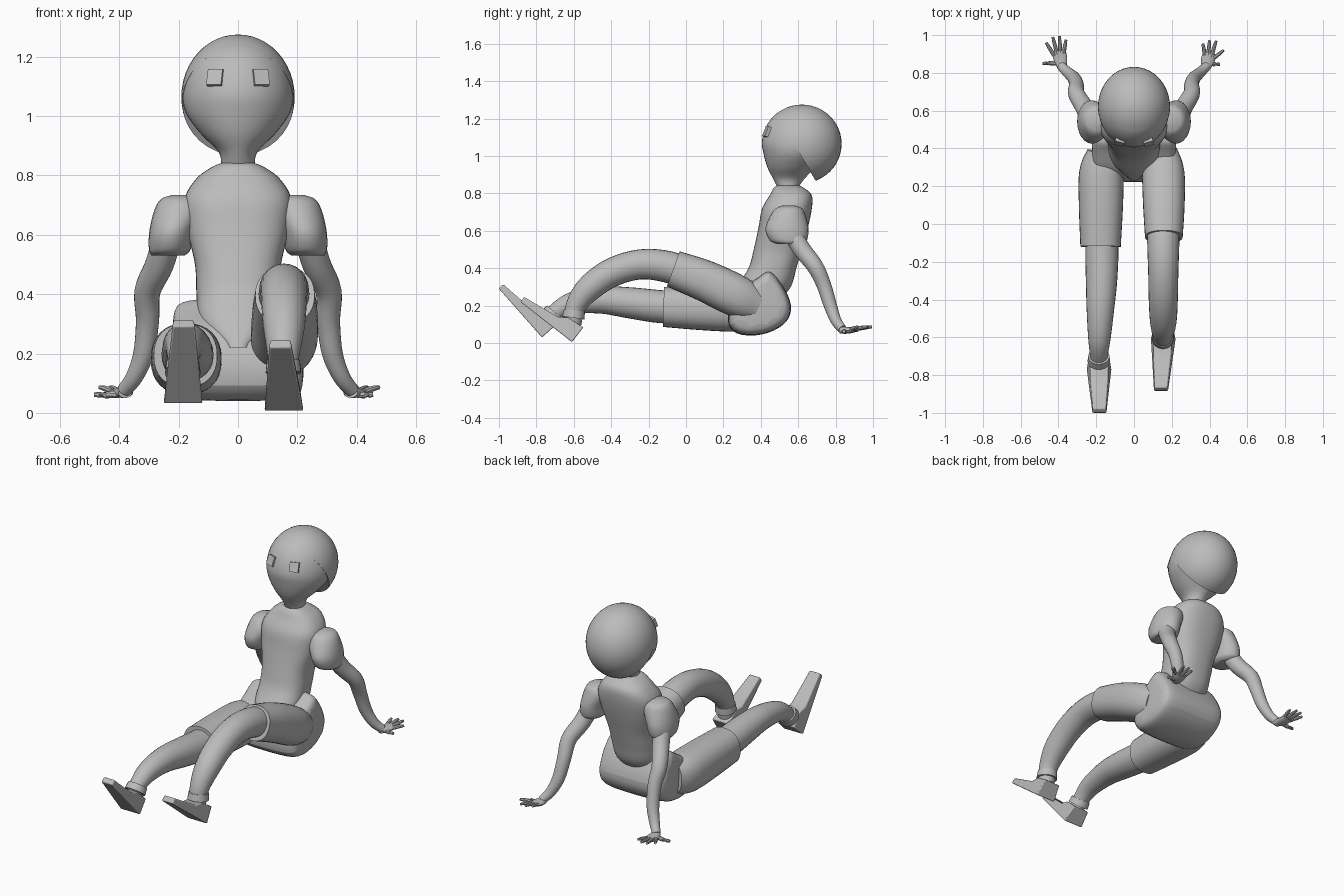
import bpy, bmesh, math
from mathutils import Vector, Matrix

if "Cube" in bpy.data.objects:
    bpy.data.objects.remove(bpy.data.objects["Cube"])

grey = bpy.data.materials.new("plain grey")
grey.use_nodes = True
grey.diffuse_color = (0.5, 0.5, 0.5, 1)
grey.node_tree.nodes["Principled BSDF"].inputs["Base Color"].default_value = grey.diffuse_color
parts = []


def finish(name, bm):
    bmesh.ops.recalc_face_normals(bm, faces=bm.faces)
    mesh = bpy.data.meshes.new(name)
    bm.to_mesh(mesh)
    bm.free()
    mesh.materials.append(grey)
    obj = bpy.data.objects.new(name, mesh)
    bpy.context.collection.objects.link(obj)
    parts.append(obj)
    return obj


def spline(rows, steps):
    """Smooth interpolation through rows of numbers."""
    rows = [Vector(r) for r in rows]
    ext = [2 * rows[0] - rows[1]] + rows + [2 * rows[-1] - rows[-2]]
    out = []
    for i in range(1, len(ext) - 2):
        p0, p1, p2, p3 = ext[i - 1:i + 3]
        for k in range(steps):
            t = k / steps
            out.append(p1 + 0.5 * t * (p2 - p0 + t * (2 * p0 - 5 * p1 + 4 * p2 - p3
                       + t * (3 * p1 - p0 - 3 * p2 + p3))))
    return out + [rows[-1]]


def loft(name, rows, upright=False, power=2, sides=24, steps=5):
    """Skin rings (x, y, z, half width, half depth) along a path."""
    rings = spline(rows, steps)
    bm = bmesh.new()
    loops = []
    for i, r in enumerate(rings):
        c = Vector(r[:3])
        t = Vector((0, 0, 1))
        if not upright:
            t = Vector(rings[min(i + 1, len(rings) - 1)][:3]) - Vector(rings[max(i - 1, 0)][:3])
            t.normalize()
        a = (Vector((1, 0, 0)) - t * t.x).normalized()
        b = t.cross(a)
        loop = []
        for k in range(sides):
            w = math.tau * k / sides
            u, v = math.cos(w), math.sin(w)
            u = math.copysign(abs(u) ** (2 / power), u)
            v = math.copysign(abs(v) ** (2 / power), v)
            loop.append(bm.verts.new(c + a * u * r[3] + b * v * r[4]))
        loops.append(loop)
    for lo, hi in zip(loops, loops[1:]):
        for k in range(sides):
            n = (k + 1) % sides
            bm.faces.new((lo[k], lo[n], hi[n], hi[k]))
    bm.faces.new(loops[0])
    bm.faces.new(loops[-1])
    return finish(name, bm)


def tube(name, rows, **kw):
    return loft(name, [(*r, r[3]) for r in rows], **kw)


def bevel(obj, width, segments):
    mod = obj.modifiers.new("soft edges", "BEVEL")
    mod.width, mod.segments, mod.limit_method = width, segments, "ANGLE"


# Head, with a chin that narrows to the neck
loft("head", [(0, 0.545, 0.83, 0.055, 0.055), (0, 0.55, 0.88, 0.066, 0.085),
              (0, 0.565, 0.94, 0.125, 0.13), (0, 0.595, 1.01, 0.175, 0.18),
              (0, 0.61, 1.08, 0.187, 0.204), (0, 0.615, 1.16, 0.168, 0.185),
              (0, 0.615, 1.22, 0.125, 0.14), (0, 0.615, 1.255, 0.07, 0.08),
              (0, 0.615, 1.266, 0.02, 0.02)], upright=True, sides=40)

# Hair cap, a sphere sliced by a slanting plane
bm = bmesh.new()
bmesh.ops.create_uvsphere(bm, u_segments=40, v_segments=24, radius=1)
bmesh.ops.scale(bm, vec=(0.191, 0.212, 0.21), verts=bm.verts)
bmesh.ops.translate(bm, vec=(0, 0.62, 1.065), verts=bm.verts)
cut = bmesh.ops.bisect_plane(bm, geom=bm.verts[:] + bm.edges[:] + bm.faces[:],
                             plane_co=(0, 0.5, 1.2), plane_no=(0, 0.31, 0.18), clear_inner=True)
bmesh.ops.holes_fill(bm, edges=[e for e in bm.edges if e.is_boundary], sides=0)
finish("hair_cap", bm)

# Square eyes
for s, side in ((1, "left"), (-1, "right")):
    bm = bmesh.new()
    bmesh.ops.create_cube(bm, size=1)
    bmesh.ops.scale(bm, vec=(0.052, 0.018, 0.056), verts=bm.verts)
    turn = Matrix.Rotation(s * 0.3, 4, "Z") @ Matrix.Rotation(-0.38, 4, "X")
    bmesh.ops.transform(bm, matrix=Matrix.Translation((s * 0.077, 0.432, 1.13)) @ turn, verts=bm.verts)
    finish(side + "_eye", bm)

# Neck and shirt
tube("neck", [(0, 0.55, 0.78, 0.07), (0, 0.545, 0.84, 0.057), (0, 0.545, 0.89, 0.058)], upright=True)
loft("shirt", [(0, 0.545, 0.845, 0.045, 0.05), (0, 0.55, 0.83, 0.085, 0.08),
               (0, 0.56, 0.79, 0.14, 0.112), (0, 0.54, 0.72, 0.18, 0.133),
               (0, 0.52, 0.62, 0.172, 0.132), (0, 0.49, 0.5, 0.145, 0.128),
               (0, 0.462, 0.4, 0.14, 0.128), (0, 0.415, 0.3, 0.13, 0.145),
               (0, 0.36, 0.22, 0.05, 0.13)], upright=True, power=2.5, sides=40)

# Seat of the shorts: side profile swept across the hips
profile = [(0.2, 0.065), (0.33, 0.03), (0.45, 0.05), (0.55, 0.11), (0.575, 0.2),
           (0.52, 0.31), (0.45, 0.41), (0.4, 0.36), (0.33, 0.32), (0.24, 0.26)]
bm = bmesh.new()
rows = []
for x, size in ((-0.225, 0.8), (-0.19, 0.98), (0, 1), (0.19, 0.98), (0.225, 0.8)):
    rows.append([bm.verts.new((x, 0.4 + (y - 0.4) * size, 0.2 + (z - 0.2) * size)) for y, z in profile])
for lo, hi in zip(rows, rows[1:]):
    for k in range(len(profile)):
        n = (k + 1) % len(profile)
        bm.faces.new((lo[k], lo[n], hi[n], hi[k]))
bm.faces.new(rows[0])
bm.faces.new(rows[-1])
seat = finish("shorts_seat", bm)
seat.modifiers.new("smooth", "SUBSURF").levels = 2
seat.modifiers["smooth"].render_levels = 2

# Shorts legs, bare legs and ankle cuffs
tube("right_shorts_leg", [(-0.15, 0.37, 0.185, 0.1), (-0.172, 0.27, 0.18, 0.118),
                          (-0.175, 0.1, 0.185, 0.117), (-0.177, -0.12, 0.193, 0.107)], power=2.3, sides=32)
tube("left_shorts_leg", [(0.14, 0.38, 0.2, 0.09), (0.155, 0.27, 0.252, 0.112),
                         (0.158, 0.1, 0.333, 0.11), (0.158, -0.068, 0.396, 0.1)], power=2.3, sides=32)
tube("right_leg", [(-0.17, 0.0, 0.19, 0.085), (-0.17, -0.14, 0.195, 0.088), (-0.172, -0.3, 0.215, 0.083),
                   (-0.178, -0.45, 0.23, 0.073), (-0.183, -0.6, 0.215, 0.06),
                   (-0.186, -0.69, 0.17, 0.048), (-0.186, -0.745, 0.115, 0.042)])
tube("left_leg", [(0.155, 0.05, 0.355, 0.085), (0.155, -0.1, 0.408, 0.085), (0.155, -0.25, 0.42, 0.08),
                  (0.155, -0.4, 0.375, 0.077), (0.155, -0.52, 0.29, 0.07),
                  (0.153, -0.59, 0.195, 0.054), (0.152, -0.605, 0.1, 0.045)])
tube("right_ankle_cuff", [(-0.186, -0.7, 0.165, 0.056), (-0.186, -0.725, 0.135, 0.06)], steps=1)
tube("left_ankle_cuff", [(0.153, -0.596, 0.175, 0.056), (0.153, -0.602, 0.135, 0.06)], steps=1)


# Wedge shoes, drawn in profile from heel to toe
def shoe(name, heel, toe):
    heel, toe = Vector(heel), Vector(toe)
    along = (toe - heel).normalized()
    up = along.cross(Vector((1, 0, 0))).normalized()
    if up.z < 0:
        up = -up
    outline = [(0, 0), (0.35, 0), (0.35, 0.033), (0.14, 0.06), (0.1, 0.09), (0, 0.1)]
    bm = bmesh.new()
    walls = []
    for s in (-1, 1):
        walls.append([bm.verts.new(heel + along * u + up * v
                      + Vector((s * (0.066 - 0.08 * u - 0.12 * v), 0, 0))) for u, v in outline])
    count = len(outline)
    for k in range(count):
        n = (k + 1) % count
        bm.faces.new((walls[0][k], walls[0][n], walls[1][n], walls[1][k]))
    bm.faces.new(walls[0])
    bm.faces.new(walls[1])
    bevel(finish(name, bm), 0.006, 2)


shoe("right_shoe", (-0.185, -0.77, 0.03), (-0.183, -1.0, 0.29))
shoe("left_shoe", (0.155, -0.61, 0.005), (0.143, -0.885, 0.22))

# Sleeves, arms and hands
tips = {1: [(0.365, 0.955), (0.4, 0.972), (0.435, 0.97), (0.475, 0.92)],
        -1: [(-0.36, 0.975), (-0.395, 0.995), (-0.43, 0.99), (-0.465, 0.96)]}
thumbs = {1: (0.455, 0.845), -1: (-0.485, 0.85)}
for s, side in ((1, "left"), (-1, "right")):
    loft(side + "_sleeve", [(s * 0.235, 0.555, 0.53, 0.055, 0.07), (s * 0.23, 0.547, 0.55, 0.07, 0.1),
                            (s * 0.222, 0.54, 0.61, 0.077, 0.115), (s * 0.2, 0.545, 0.68, 0.083, 0.095),
                            (s * 0.195, 0.55, 0.72, 0.065, 0.07), (s * 0.19, 0.55, 0.735, 0.03, 0.03)],
         upright=True)
    tube(side + "_arm", [(s * 0.235, 0.56, 0.6, 0.05), (s * 0.265, 0.62, 0.5, 0.048),
                         (s * 0.305, 0.69, 0.41, 0.044), (s * 0.305, 0.737, 0.31, 0.039),
                         (s * 0.318, 0.772, 0.2, 0.035), (s * 0.35, 0.802, 0.12, 0.029),
                         (s * 0.385, 0.835, 0.075, 0.024)])
    middle = Vector(tips[s][1]).lerp(Vector(tips[s][2]), 0.5)
    wrist = Vector((s * 0.38, 0.825))
    knuckle = wrist.lerp(middle, 0.55)
    loft(side + "_palm", [(*wrist, 0.07, 0.024, 0.02), (*wrist.lerp(knuckle, 0.5), 0.068, 0.036, 0.017),
                          (*knuckle, 0.073, 0.036, 0.012)], sides=16)
    for i, tip in enumerate(tips[s]):
        base = knuckle + Vector((s * (i - 1.5) * 0.017, -0.012 - 0.004 * i))
        tube(f"{side}_finger_{i + 1}", [(*base, 0.073, 0.011), (*base.lerp(Vector(tip), 0.6), 0.082, 0.01),
                                        (*tip, 0.086, 0.007)], sides=8, steps=2)
    root = wrist.lerp(knuckle, 0.3)
    tube(side + "_thumb", [(*root, 0.066, 0.014), (*root.lerp(Vector(thumbs[s]), 0.6), 0.06, 0.012),
                           (*thumbs[s], 0.062, 0.008)], sides=8, steps=2)

# Smooth shading with sharp edges kept
bpy.ops.object.select_all(action="DESELECT")
for obj in parts:
    obj.select_set(True)
bpy.context.view_layer.objects.active = parts[0]
bpy.ops.object.shade_smooth_by_angle(angle=math.radians(40))
